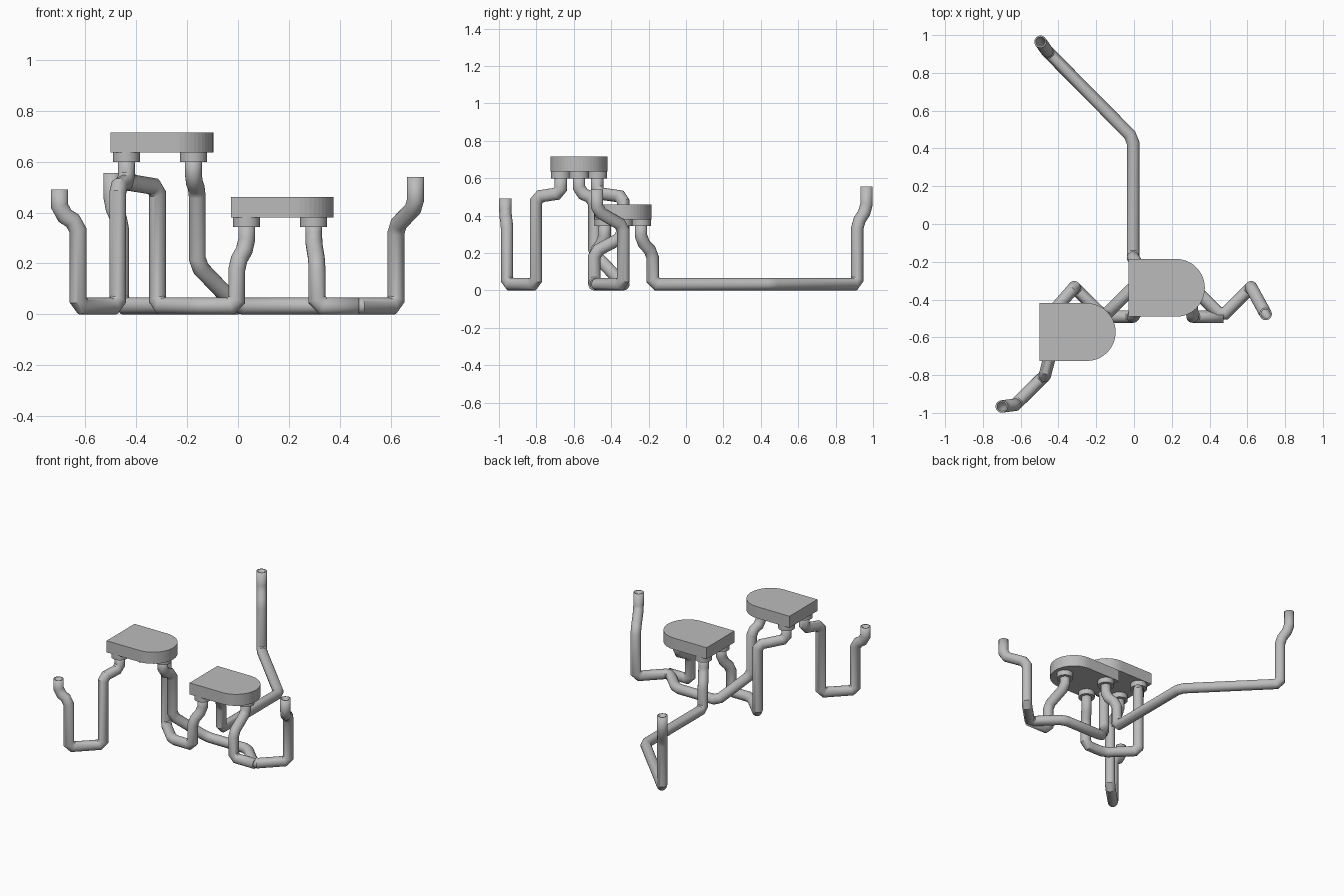
import bpy, bmesh, math
from mathutils import Vector

if "Cube" in bpy.data.objects:
    bpy.data.objects.remove(bpy.data.objects["Cube"])

R = 0.033          # pipe radius
F = 0.033          # height of the pipe centre on the ground
SIDES = 24

grey = bpy.data.materials.new("plain grey")
grey.diffuse_color = (0.5, 0.5, 0.5, 1)
grey.use_nodes = True
grey.node_tree.nodes["Principled BSDF"].inputs["Base Color"].default_value = grey.diffuse_color


def finish(name, bm, smooth=True):
    bmesh.ops.recalc_face_normals(bm, faces=bm.faces)
    me = bpy.data.meshes.new(name)
    bm.to_mesh(me)
    bm.free()
    me.materials.append(grey)
    ob = bpy.data.objects.new(name, me)
    bpy.context.collection.objects.link(ob)
    if smooth:
        bpy.ops.object.select_all(action='DESELECT')
        ob.select_set(True)
        bpy.context.view_layer.objects.active = ob
        bpy.ops.object.shade_smooth_by_angle(angle=math.radians(35))
    return ob


def pipe(name, corners, cut=0.025):
    """Hollow pipe swept along corners, each bend chamfered and mitred."""
    c = [Vector(p) for p in corners]
    path = [c[0]]
    for a, b, d in zip(c, c[1:], c[2:]):
        path += [b + (a - b).normalized() * cut, b + (d - b).normalized() * cut]
    path.append(c[-1])
    dirs = [(q - p).normalized() for p, q in zip(path, path[1:])]
    u = dirs[0].orthogonal().normalized()
    v = dirs[0].cross(u)
    ring = [path[0] + R * (math.cos(t) * u + math.sin(t) * v)
            for t in (2 * math.pi * i / SIDES for i in range(SIDES))]
    bm = bmesh.new()
    old = [bm.verts.new(p) for p in ring]
    for i, d in enumerate(dirs):
        n = d + dirs[i + 1] if i + 1 < len(dirs) else d
        # slide the ring along the segment onto the mitre plane
        ring = [p + d * ((path[i + 1] - p).dot(n) / d.dot(n)) for p in ring]
        new = [bm.verts.new(p) for p in ring]
        for j in range(SIDES):
            k = (j + 1) % SIDES
            bm.faces.new((old[j], old[k], new[k], new[j]))
        old = new
    ob = finish(name, bm)
    wall = ob.modifiers.new("wall", 'SOLIDIFY')
    wall.thickness = 0.009
    wall.offset = -1


def seat(name, x0, y, z, length=0.403, r=0.153, h=0.08):
    """Flat board, square on the left and half round on the right."""
    xc = x0 + length - r
    pts = [(x0, y + r), (x0, y - r)]
    pts += [(xc + r * math.cos(t), y + r * math.sin(t))
            for t in (math.pi * (i / 24 - 0.5) for i in range(25))]
    bm = bmesh.new()
    base = bm.faces.new([bm.verts.new((px, py, z)) for px, py in pts])
    top = bmesh.ops.extrude_face_region(bm, geom=[base])
    bmesh.ops.translate(bm, vec=(0, 0, h),
                        verts=[g for g in top['geom'] if isinstance(g, bmesh.types.BMVert)])
    if len([f for f in bm.faces if abs(f.calc_center_median().z - z) < 1e-5]) == 0:
        bm.faces.new([w for w in bm.verts if abs(w.co.z - z) < 1e-5])
    finish(name, bm, smooth=False)


def flange(name, x, y, top, h=0.036, r=0.053):
    bm = bmesh.new()
    bmesh.ops.create_cone(bm, cap_ends=True, segments=32, radius1=r, radius2=r, depth=h)
    bmesh.ops.translate(bm, vec=(x, y, top - h / 2), verts=bm.verts)
    finish(name, bm)


# seats with three mounting flanges each
for label, x0, y, z in (("low", -0.028, -0.338, 0.38), ("high", -0.50, -0.572, 0.635)):
    seat(label + "_seat", x0, y, z)
    for i, (dx, dy) in enumerate(((0.062, 0.097), (0.062, -0.097), (0.325, 0))):
        flange(f"{label}_seat_flange_{i + 1}", x0 + dx, y + dy, z)

# long pipe: back handle to the rear of the low seat
pipe("back_handle_pipe", [
    (-0.495, 0.965, 0.555), (-0.495, 0.965, 0.435), (-0.46, 0.915, 0.355),
    (-0.46, 0.915, F), (-0.005, 0.455, F), (-0.005, -0.178, F),
    (-0.005, -0.178, 0.20), (0.034, -0.241, 0.268), (0.034, -0.241, 0.37)])

# front left handle to the front of the high seat
pipe("front_handle_pipe", [
    (-0.70, -0.966, 0.49), (-0.70, -0.966, 0.40), (-0.628, -0.957, 0.355),
    (-0.628, -0.957, F), (-0.472, -0.802, F), (-0.472, -0.802, 0.50),
    (-0.438, -0.669, 0.52), (-0.438, -0.669, 0.625)])

# rear of the high seat to the front of the low seat
pipe("seat_link_pipe", [
    (-0.438, -0.475, 0.625), (-0.438, -0.475, 0.52), (-0.316, -0.335, 0.50),
    (-0.316, -0.335, F), (-0.16, -0.49, F), (-0.005, -0.49, F),
    (-0.005, -0.49, 0.20), (0.034, -0.435, 0.268), (0.034, -0.435, 0.37)])

# round end of the high seat, under the low seat, to the right handle
pipe("right_handle_pipe", [
    (-0.175, -0.572, 0.625), (-0.175, -0.572, 0.525), (-0.16, -0.49, 0.49),
    (-0.16, -0.49, 0.195), (-0.005, -0.335, F), (0.31, -0.335, F),
    (0.465, -0.49, F), (0.62, -0.335, F), (0.62, -0.335, 0.345),
    (0.697, -0.476, 0.425), (0.697, -0.476, 0.54)])

# round end of the low seat down to the joint
pipe("low_seat_leg", [
    (0.297, -0.338, 0.37), (0.297, -0.338, 0.285), (0.31, -0.49, 0.205),
    (0.31, -0.49, F), (0.475, -0.49, F)])
